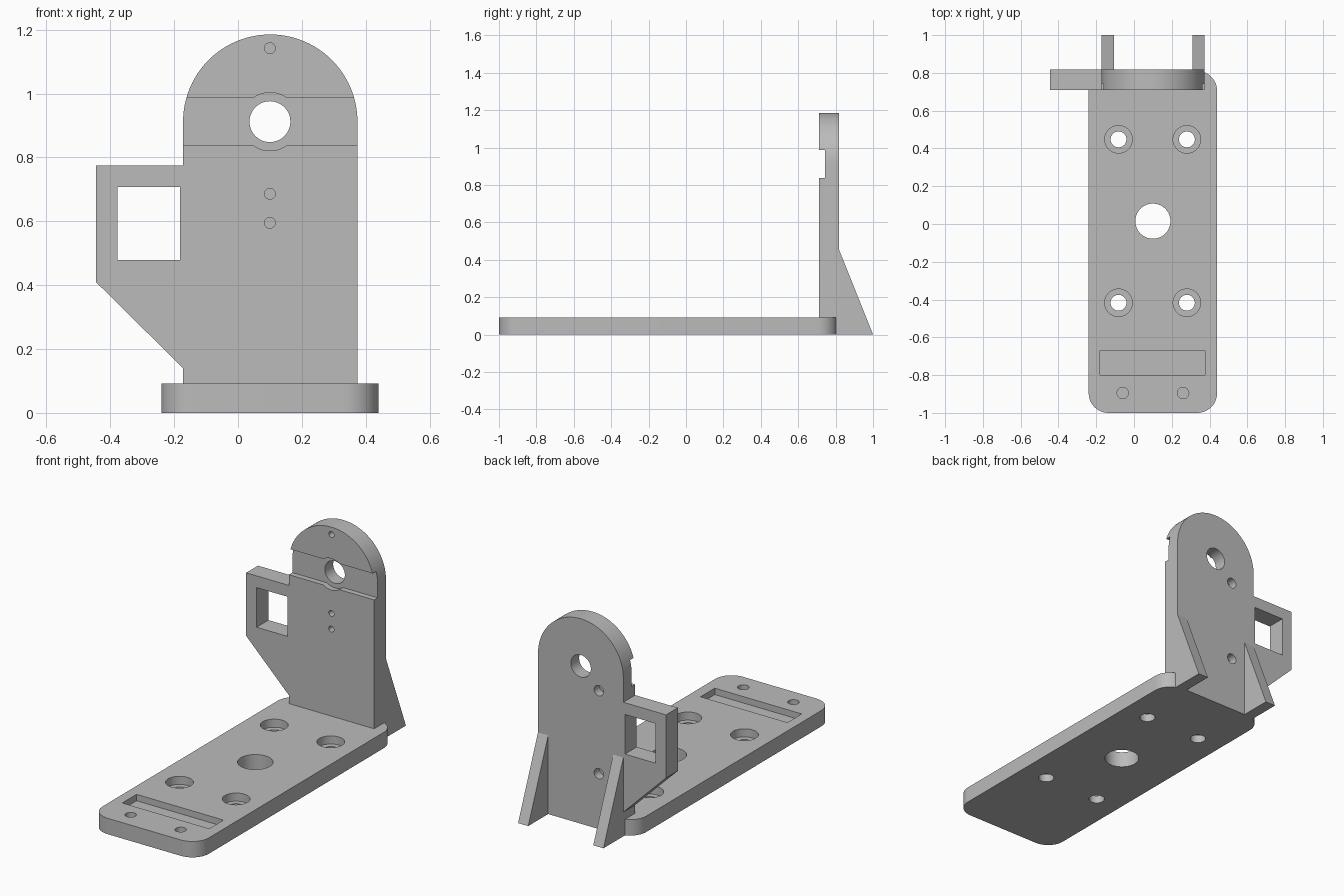
import bpy, bmesh, math
from mathutils import Matrix, Vector

if "Cube" in bpy.data.objects:
    bpy.data.objects.remove(bpy.data.objects["Cube"])

CX = 0.10          # centre line of the bracket
grey = bpy.data.materials.new("grey")
grey.diffuse_color = (0.5, 0.5, 0.5, 1)
grey.use_nodes = True
grey.node_tree.nodes["Principled BSDF"].inputs["Base Color"].default_value = grey.diffuse_color


def prism(name, pts, axis, lo, hi):
    """Extrude a 2D outline along 'x', 'y' or 'z' between lo and hi."""
    place = {'x': lambda a, b, t: (t, a, b),
             'y': lambda a, b, t: (a, t, b),
             'z': lambda a, b, t: (a, b, t)}[axis]
    bm = bmesh.new()
    face = bm.faces.new([bm.verts.new(place(a, b, lo)) for a, b in pts])
    out = bmesh.ops.extrude_face_region(bm, geom=[face])
    verts = [v for v in out["geom"] if isinstance(v, bmesh.types.BMVert)]
    bmesh.ops.translate(bm, verts=verts,
                        vec=Vector(place(0, 0, 1)) * (hi - lo))
    bmesh.ops.recalc_face_normals(bm, faces=bm.faces)
    me = bpy.data.meshes.new(name)
    bm.to_mesh(me)
    bm.free()
    me.materials.append(grey)
    ob = bpy.data.objects.new(name, me)
    bpy.context.collection.objects.link(ob)
    return ob


def arc(a, b, r, start, end, n):
    return [(a + r * math.cos(math.radians(start + (end - start) * i / n)),
             b + r * math.sin(math.radians(start + (end - start) * i / n)))
            for i in range(n + 1)]


def rect(a0, b0, a1, b1):
    return [(a0, b0), (a1, b0), (a1, b1), (a0, b1)]


def cut(ob, pts, axis, lo, hi):
    """Subtract an extruded outline from ob."""
    cutter = prism("cutter", pts, axis, lo, hi)
    cutter.hide_render = True
    mod = ob.modifiers.new("cut", 'BOOLEAN')
    mod.operation, mod.solver, mod.object = 'DIFFERENCE', 'EXACT', cutter
    bpy.context.view_layer.objects.active = ob
    bpy.ops.object.modifier_apply(modifier=mod.name)
    bpy.data.objects.remove(cutter)


def drill(ob, a, b, r, axis, lo, hi, n=40):
    cut(ob, arc(a, b, r, 0, 360, n)[:-1], axis, lo, hi)


# Base plate with rounded corners
R = 0.105
x0, x1, y0, y1, top = -0.24, 0.44, -1.0, 0.81, 0.092
outline = (arc(x1 - R, y0 + R, R, 270, 360, 12) + arc(x1 - R, y1 - R, R, 0, 90, 12)
           + arc(x0 + R, y1 - R, R, 90, 180, 12) + arc(x0 + R, y0 + R, R, 180, 270, 12))
base = prism("base_plate", outline, 'z', 0, top)
cut(base, rect(-0.172, 0.71, 0.374, 0.9), 'z', -0.1, 0.2)       # seat of the upright
drill(base, CX, 0.015, 0.093, 'z', -0.1, 0.2, 64)               # centre hole
for hx in (-0.082, 0.28):                                       # counterbored holes
    for hy in (-0.417, 0.448):
        drill(base, hx, hy, 0.073, 'z', 0.045, 0.2)
        drill(base, hx, hy, 0.042, 'z', -0.1, 0.2)
cut(base, rect(-0.18, -0.80, 0.376, -0.67), 'z', 0.055, 0.2)    # shallow slot
for hx in (-0.06, 0.26):                                        # blind pin holes
    drill(base, hx, -0.895, 0.03, 'z', 0.03, 0.2)

# Upright plate with arched top and side arm
F, B = 0.71, 0.818
outline = ([(-0.172, 0), (0.374, 0)] + arc(0.101, 0.912, 0.273, 0, 180, 48)
           + [(-0.172, 0.775), (-0.445, 0.775), (-0.445, 0.41), (-0.172, 0.14)])
upright = prism("upright_plate", outline, 'y', F, B)
cut(upright, rect(-0.378, 0.478, -0.182, 0.707), 'y', 0.5, 1.1)  # arm window
cut(upright, rect(-0.3, 0.837, 0.5, 0.987), 'y', 0.5, F + 0.032)  # cross groove
drill(upright, CX, 0.912, 0.091, 'y', 0.5, F + 0.032, 48)        # groove bulge
drill(upright, CX, 0.912, 0.064, 'y', 0.5, 1.1, 48)              # shaft hole
for hz in (0.595, 0.686, 1.142):                                 # front pin holes
    drill(upright, CX, hz, 0.017, 'y', 0.5, F + 0.05, 24)
for hz in (0.32, 0.80):                                          # rear screw holes
    drill(upright, -0.015, hz, 0.03, 'y', B - 0.05, 1.1, 32)

# Rear gussets
for side, gx in (("left", -0.172), ("right", 0.309)):
    prism(side + "_gusset", [(B, 0), (1.0, 0), (B, 0.455)], 'x', gx, gx + 0.065)

# Smooth the round walls, keep edges crisp
bpy.ops.object.select_all(action='DESELECT')
for ob in (base, upright):
    ob.select_set(True)
bpy.context.view_layer.objects.active = base
bpy.ops.object.shade_smooth_by_angle(angle=math.radians(30))
